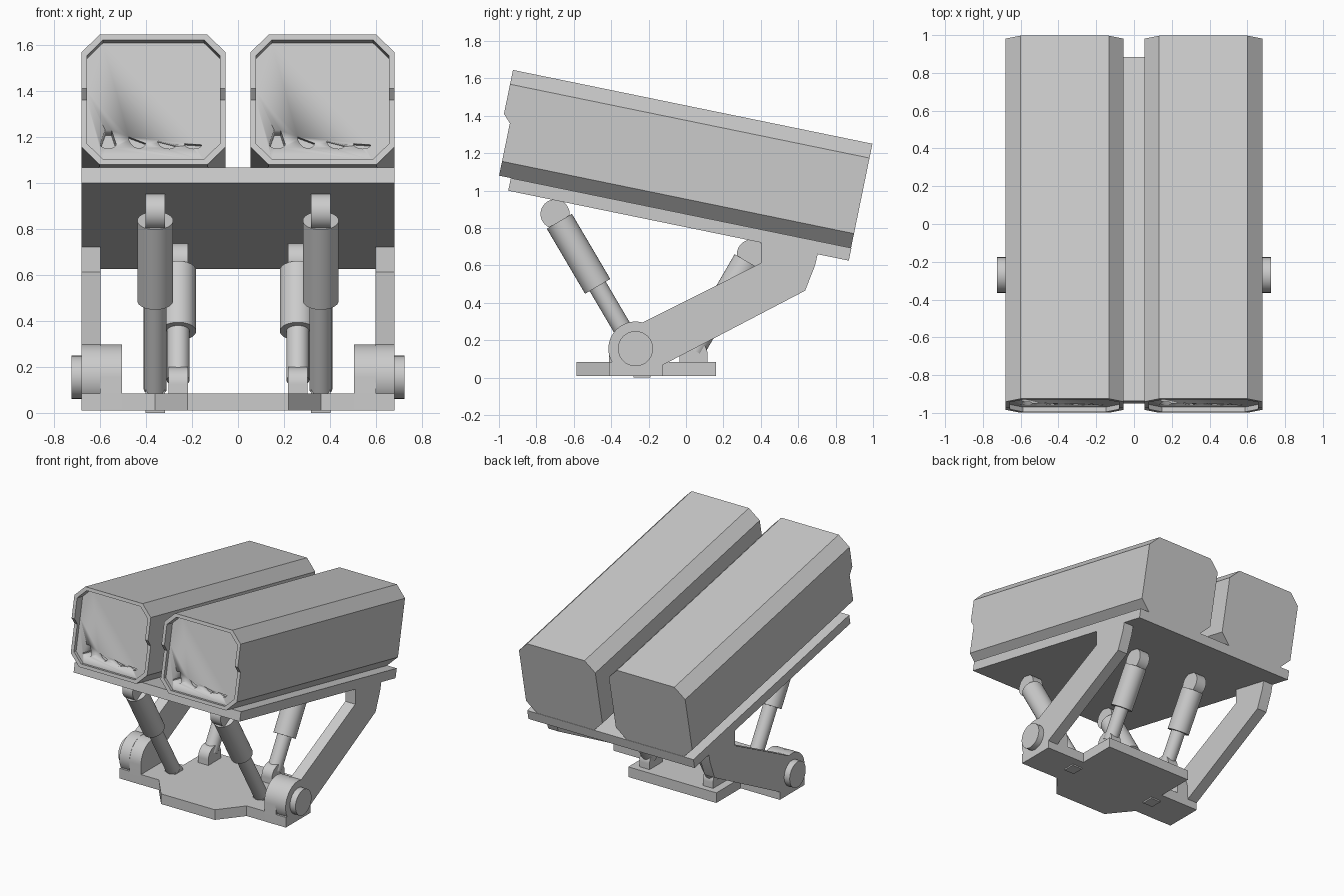
import bpy, bmesh
from math import sin, cos, pi, radians
from mathutils import Vector

if "Cube" in bpy.data.objects:
    bpy.data.objects.remove(bpy.data.objects["Cube"])

TILT = radians(-11.6)   # launcher deck and pods share this tilt


def finish(name, bm, angle=30):
    bmesh.ops.recalc_face_normals(bm, faces=bm.faces)
    me = bpy.data.meshes.new(name)
    bm.to_mesh(me)
    bm.free()
    ob = bpy.data.objects.new(name, me)
    bpy.context.collection.objects.link(ob)
    bpy.ops.object.select_all(action='DESELECT')
    ob.select_set(True)
    bpy.context.view_layer.objects.active = ob
    bpy.ops.object.shade_smooth_by_angle(angle=radians(angle))
    return ob


def prism(name, pts, lo, hi, place):
    """Extrude a 2D outline between lo and hi; place(a, b, depth) gives xyz."""
    bm = bmesh.new()
    r0 = [bm.verts.new(place(a, b, lo)) for a, b in pts]
    r1 = [bm.verts.new(place(a, b, hi)) for a, b in pts]
    n = len(pts)
    bm.faces.new(r0)
    bm.faces.new(r1)
    for i in range(n):
        bm.faces.new((r0[i], r0[(i + 1) % n], r1[(i + 1) % n], r1[i]))
    return finish(name, bm)


def along_x(a, b, d): return (d, a, b)      # outline in y,z
def along_y(a, b, d): return (a, d, b)      # outline in x,z
def along_z(a, b, d): return (a, b, d)      # outline in x,y


def arc(cy, cz, r, a0, a1, n=24):
    return [(cy + r * cos(radians(a0 + (a1 - a0) * i / n)),
             cz + r * sin(radians(a0 + (a1 - a0) * i / n))) for i in range(n + 1)]


def lug(cy, cz, r, bottom):
    return arc(cy, cz, r, 0, 180) + [(cy - r, bottom), (cy + r, bottom)]


def cylinder(name, p, q, r, n=32):
    p, q = Vector(p), Vector(q)
    bm = bmesh.new()
    bmesh.ops.create_cone(bm, cap_ends=True, segments=n, radius1=r, radius2=r,
                          depth=(q - p).length)
    bm.transform((q - p).to_track_quat('Z', 'Y').to_matrix().to_4x4())
    bmesh.ops.translate(bm, verts=bm.verts, vec=(p + q) / 2)
    return finish(name, bm)


# base plate with side ears
half = [(.22, -.585), (.36, -.412), (.68, -.412), (.68, -.125), (.36, -.125), (.36, .16)]
prism("base_plate", half + [(-x, y) for x, y in reversed(half)], .01, .085, along_z)

# tilted deck
deck = prism("deck", [(-1.132, .788), (.727, .788), (.727, .857), (-1.132, .857)],
             -.68, .68, along_x)
deck.rotation_euler.x = TILT


# pods: chamfered tubes with a stepped rim and recessed front panel
def pod_ring(inset):
    w, lo, hi, c = .3125 - inset, .857 + inset, 1.4255 - inset, .078 - inset * .4
    right = [(w - c, lo), (w, lo + c), (w, 1.143), (w, 1.186), (w, hi - c), (w - c, hi)]
    return right + [(-x, t) for x, t in reversed(right)]


def rim_s(t):
    return -1.237 if t > 1.17 else -1.196


def sagging_slot(a, b, low):
    """Outline with a straight top edge and a rounded bottom."""
    (ax, at), (bx, bt) = a, b
    return [(ax + (bx - ax) * (.5 - .5 * cos(pi * i / 8)),
             at + (bt - at) * i / 8 - low * sin(pi * i / 8)) for i in range(9)]


slots = [
    ([(-.21, 1.015), (-.183, 1.015)] + sagging_slot((-.162, .952), (-.232, .952), .018), .12),
    (sagging_slot((-.108, .985), (-.035, .957), .035), .03),
    (sagging_slot((.018, .968), (.095, .948), .025), .03),
    (sagging_slot((.135, .955), (.21, .95), .02), .03),
]

for side, sx in (("left", -1), ("right", 1)):
    bm = bmesh.new()
    outer, inner = pod_ring(0), pod_ring(.024)
    rings = [[bm.verts.new((x, .725, t)) for x, t in outer],
             [bm.verts.new((x, rim_s(t), t)) for x, t in outer],
             [bm.verts.new((x, rim_s(t), t)) for x, t in inner],
             [bm.verts.new((x, -1.17, t)) for x, t in inner]]
    for r0, r1 in zip(rings, rings[1:]):
        for i in range(12):
            j = (i + 1) % 12
            bm.faces.new((r0[i], r0[j], r1[j], r1[i]))
    bm.faces.new(rings[0])
    bm.faces.new(rings[-1])
    pod = finish("pod_" + side, bm, 10)
    # small slots along the bottom of the panel
    for outline, depth in slots:
        cutter = prism("slot_cutter", outline, -1.19, -1.17 + depth, along_y)
        cutter.hide_render = True
        mod = pod.modifiers.new("slot", 'BOOLEAN')
        mod.operation = 'DIFFERENCE'
        mod.solver = 'EXACT'
        mod.object = cutter
        bpy.context.view_layer.objects.active = pod
        bpy.ops.object.modifier_apply(modifier=mod.name)
        bpy.data.objects.remove(cutter)
    pod.location.x = sx * .3675
    pod.rotation_euler.x = TILT

# lift arm side outline: round hub, long beam, kinked head under the deck
arm = (arc(-.27, .155, .145, 75, 298, 32)
       + [(.637, .465), (.69, .6), (.705, .665), (.40, .728), (.40, .612)])

for side, sx in (("left", -1), ("right", 1)):
    # pivot: base lug, arm, pin
    prism("pivot_lug_" + side, lug(-.27, .155, .143, .01), sx * .505, sx * .6, along_x)
    prism("lift_arm_" + side, arm, sx * .598, sx * .68, along_x)
    cylinder("pivot_pin_" + side, (sx * .67, -.27, .155), (sx * .725, -.27, .155), .094)

    # struts: (name, x, foot, eye, sleeve start as fraction, foot radius, foot bottom)
    for end, x, foot, eye, f, fr, bottom in (
            ("front", .36, (-.235, .085), (-.70, .875), .51, .045, 0),
            ("rear", .26, (.04, .125), (.35, .66), .43, .075, .05)):
        x *= sx
        tag = end + "_" + side
        a, b = Vector((x, *foot)), Vector((x, *eye))
        d = (b - a).normalized()
        prism("strut_foot_" + tag, lug(*foot, fr, bottom), x - .042, x + .042, along_x)
        cylinder("strut_eye_" + tag, (x - .042, *eye), (x + .042, *eye), .078)
        cylinder("strut_rod_" + tag, a + d * .02, b - d * .1, .05)
        cylinder("strut_sleeve_" + tag, a.lerp(b, f), b - d * .045, .078)
